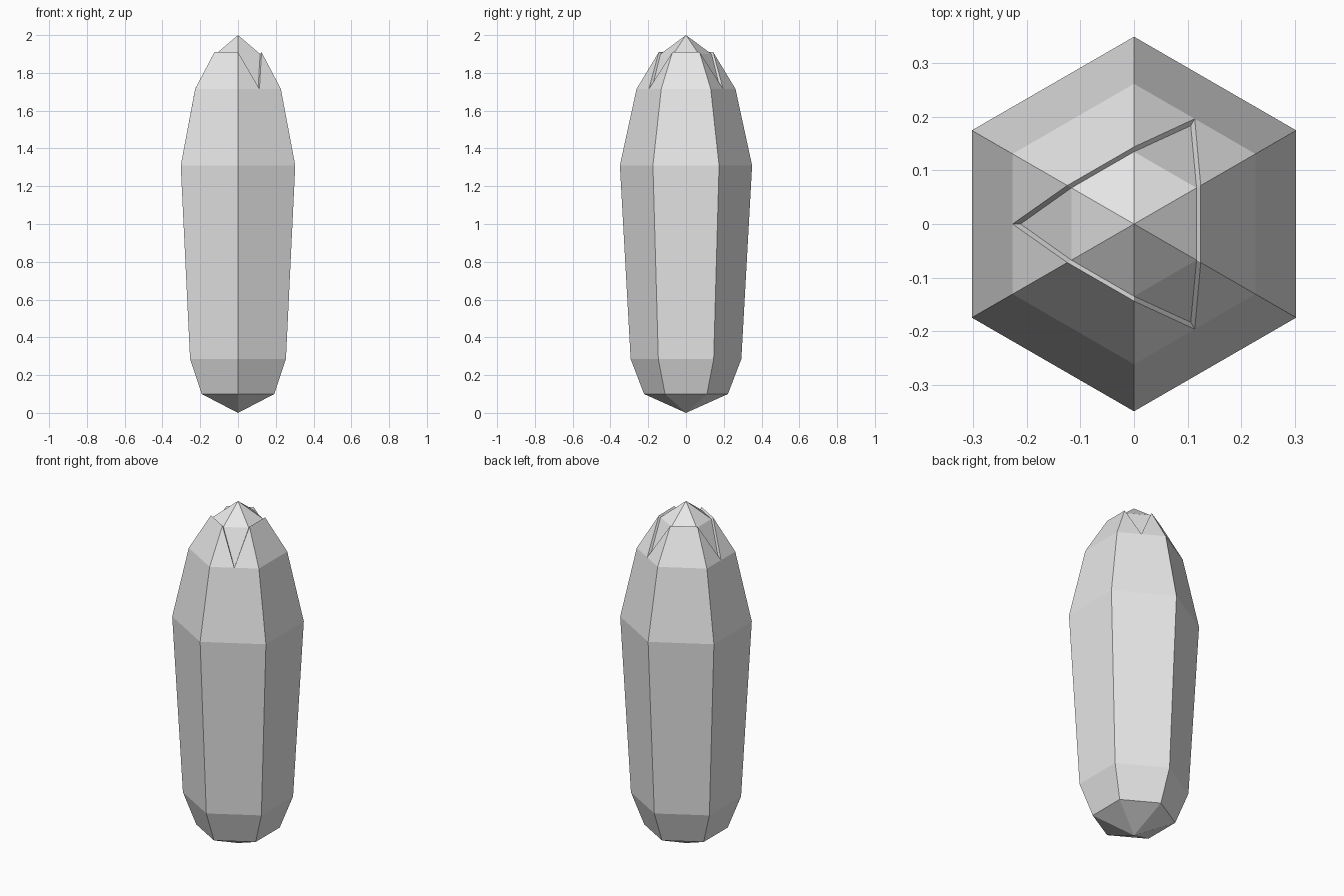
import bpy
import bmesh
from math import cos, sin, pi

cube = bpy.data.objects.get("Cube")
if cube:
    bpy.data.objects.remove(cube, do_unlink=True)

SIDES = 6
# Radius and height of the shell rings, bottom to top
PROFILE = [(0.222, 0.10), (0.293, 0.285), (0.35, 1.31), (0.262, 1.715)]
RIM = (0.144, 1.91)
INNER_RIM = (0.135, 1.9)
TIP = (0.227, 1.715)
INNER_TIP = (0.212, 1.707)
NOTCHED = (1, 3, 5)  # every second side carries a pointed recess

bm = bmesh.new()


def point(radius, z, step):
    """Vertex at a corner (whole step) or mid-side (half step)."""
    angle = pi / 6 + step * pi / 3 - pi / 3
    return bm.verts.new((radius * cos(angle), radius * sin(angle), z))


def ring(radius, z):
    return [point(radius, z, i) for i in range(SIDES)]


rings = [ring(*p) for p in PROFILE]
rim, inner = ring(*RIM), ring(*INNER_RIM)
bottom = bm.verts.new((0, 0, 0))
apex = bm.verts.new((0, 0, 2))

for i in range(SIDES):
    j = (i + 1) % SIDES
    # Pointed base and the lower shell
    bm.faces.new((bottom, rings[0][j], rings[0][i]))
    for low, high in zip(rings[:2], rings[1:3]):
        bm.faces.new((low[i], low[j], high[j], high[i]))
    # Shoulder, and the recessed crown above it
    a, b = rings[2][i], rings[2][j]
    c, d = rings[3][j], rings[3][i]
    if i in NOTCHED:
        tip = point(*TIP, i + 0.5)
        deep = point(*INNER_TIP, i + 0.5)
        bm.faces.new((a, b, c, tip, d))
        bm.faces.new((d, tip, rim[i]))
        bm.faces.new((tip, c, rim[j]))
        bm.faces.new((rim[i], tip, deep, inner[i]))
        bm.faces.new((tip, rim[j], inner[j], deep))
        bm.faces.new((deep, inner[j], inner[i]))
    else:
        bm.faces.new((a, b, c, d))
        bm.faces.new((d, c, rim[j], rim[i]))
        bm.faces.new((rim[i], rim[j], inner[j], inner[i]))
    bm.faces.new((inner[i], inner[j], apex))

bmesh.ops.recalc_face_normals(bm, faces=bm.faces[:])
mesh = bpy.data.meshes.new("faceted_body")
bm.to_mesh(mesh)
bm.free()

# Single plain grey
grey = bpy.data.materials.new("light_grey")
grey.use_nodes = True
colour = (0.8, 0.8, 0.8, 1)
grey.diffuse_color = colour
grey.node_tree.nodes["Principled BSDF"].inputs["Base Color"].default_value = colour
mesh.materials.append(grey)

body = bpy.data.objects.new("faceted_body", mesh)
bpy.context.collection.objects.link(body)
